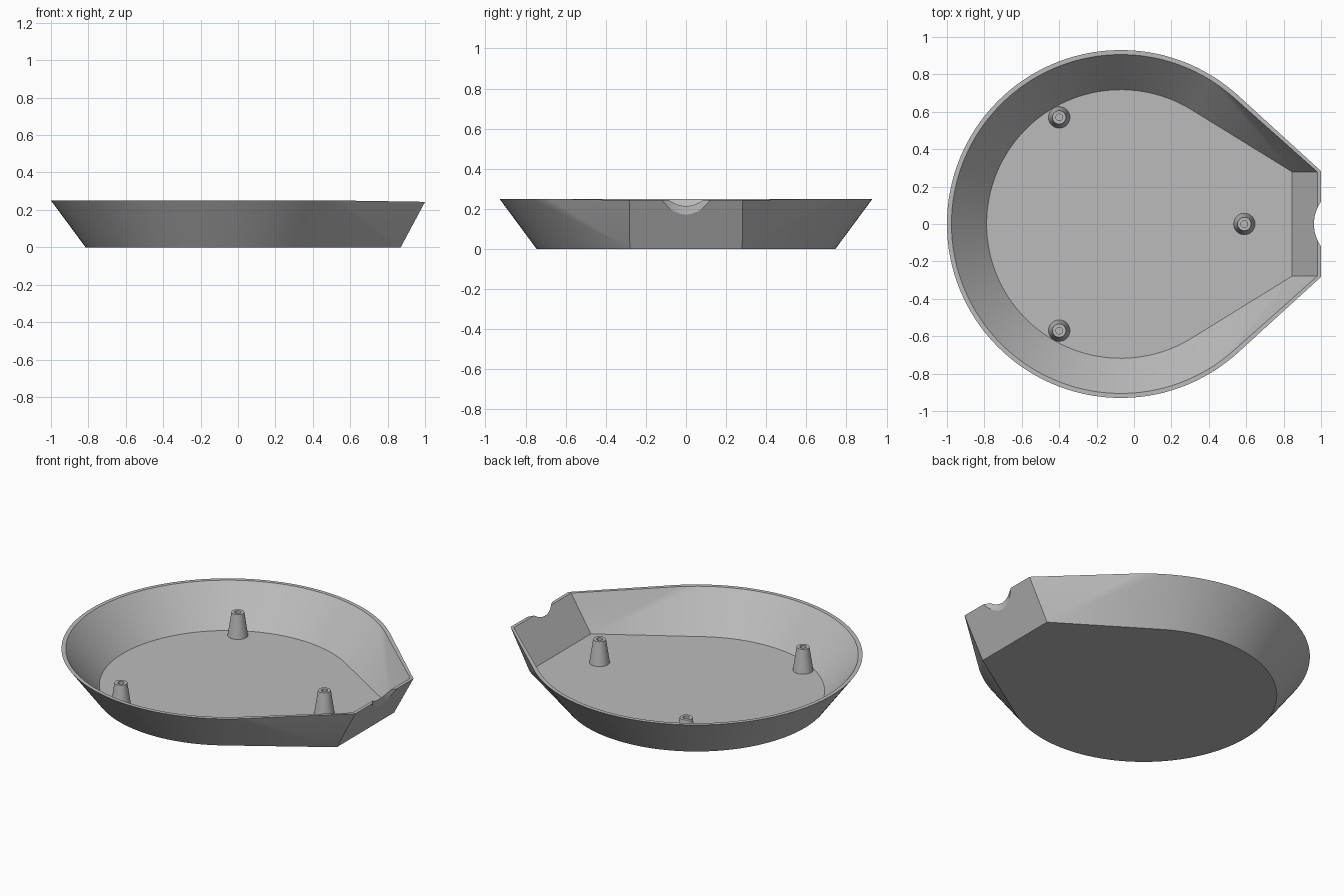
import bpy, bmesh, math

if "Cube" in bpy.data.objects:
    bpy.data.objects.remove(bpy.data.objects["Cube"])

CX = -0.07          # centre of the round part
SEGMENTS = 96

grey = bpy.data.materials.new("light grey")
grey.use_nodes = True
grey.diffuse_color = (0.5, 0.5, 0.5, 1)
grey.node_tree.nodes["Principled BSDF"].inputs["Base Color"].default_value = (0.5, 0.5, 0.5, 1)


def make_object(name, bm):
    bmesh.ops.remove_doubles(bm, verts=bm.verts, dist=1e-5)
    bmesh.ops.recalc_face_normals(bm, faces=bm.faces)
    mesh = bpy.data.meshes.new(name)
    bm.to_mesh(mesh)
    bm.free()
    mesh.materials.append(grey)
    obj = bpy.data.objects.new(name, mesh)
    bpy.context.collection.objects.link(obj)
    return obj


def smooth(obj, degrees):
    bpy.ops.object.select_all(action='DESELECT')
    obj.select_set(True)
    bpy.context.view_layer.objects.active = obj
    bpy.ops.object.shade_smooth_by_angle(angle=math.radians(degrees))


def tangent_angle(r, x, y):
    """Angle at which a line from the spout corner touches the circle."""
    return math.atan2(y, x - CX) + math.acos(r / math.hypot(x - CX, y))


# Tray outlines: radius, spout corner x, y, height, spout height
RINGS = [(0.745, 0.87, 0.28, 0.0, 0.0),
         (0.93, 1.0, 0.283, 0.25, 0.243),
         (0.906, 0.98, 0.279, 0.25, 0.243),
         (0.718, 0.845, 0.279, 0.027, 0.027)]
touch = [tangent_angle(*ring[:3]) for ring in RINGS]
start = min(touch)
steps = [start + (2 * math.pi - 2 * start) * i / SEGMENTS for i in range(SEGMENTS + 1)]
steps = sorted(steps + touch + [2 * math.pi - t for t in touch])


def outline(bm, ring, limit):
    """Arc points; angles in front of the tangent collapse to the spout corner."""
    r, x, y, z, spout_z = ring
    pts = [(x, y, spout_z)]
    for a in steps:
        if a < limit - 1e-6:
            pts.append((x, y, spout_z))
        elif a > 2 * math.pi - limit + 1e-6:
            pts.append((x, -y, spout_z))
        else:
            pts.append((CX + r * math.cos(a), r * math.sin(a), z))
    pts.append((x, -y, spout_z))
    return [bm.verts.new(p) for p in pts]


# Tray shell: outside wall, rim, inside wall, then floor and underside
bm = bmesh.new()
loops = [outline(bm, ring, t) for ring, t in zip(RINGS, touch)]
for low, high in zip(loops, loops[1:]):
    for i in range(len(low)):
        j = (i + 1) % len(low)
        quad = []
        for v in (low[i], low[j], high[j], high[i]):
            if all((v.co - q.co).length > 1e-5 for q in quad):
                quad.append(v)
        if len(quad) > 2:
            bm.faces.new(quad)
for loop in (loops[0], loops[-1]):
    unique = []
    for v in loop:
        if all((v.co - q.co).length > 1e-5 for q in unique):
            unique.append(v)
    bm.faces.new(unique)
tray = make_object("tray", bm)

# Scalloped notch in the spout edge
bm = bmesh.new()
bmesh.ops.create_cone(bm, cap_ends=True, segments=64, radius1=0.208, radius2=0.208, depth=0.6)
bmesh.ops.translate(bm, verts=bm.verts, vec=(1.17, 0, 0.2))
cutter = make_object("notch_cutter", bm)
cut = tray.modifiers.new("notch", 'BOOLEAN')
cut.operation = 'DIFFERENCE'
cut.solver = 'EXACT'
cut.object = cutter
bpy.context.view_layer.objects.active = tray
bpy.ops.object.modifier_apply(modifier=cut.name)
bpy.data.objects.remove(cutter)
smooth(tray, 20)

# Tapered hollow posts standing on the floor
POST_PROFILE = [(0.058, 0.024), (0.036, 0.17), (0.018, 0.17), (0.018, 0.03)]


def make_post(name, x, y, sides=32):
    bm = bmesh.new()
    rows = []
    for r, z in POST_PROFILE:
        angles = [2 * math.pi * i / sides for i in range(sides)]
        rows.append([bm.verts.new((x + r * math.cos(a), y + r * math.sin(a), z)) for a in angles])
    for low, high in zip(rows, rows[1:]):
        for i in range(sides):
            j = (i + 1) % sides
            bm.faces.new((low[i], low[j], high[j], high[i]))
    bm.faces.new(rows[0])
    bm.faces.new(rows[-1])
    smooth(make_object(name, bm), 30)


make_post("spout_post", 0.59, 0)
make_post("left_rear_post", -0.4, 0.57)
make_post("left_front_post", -0.4, -0.57)
